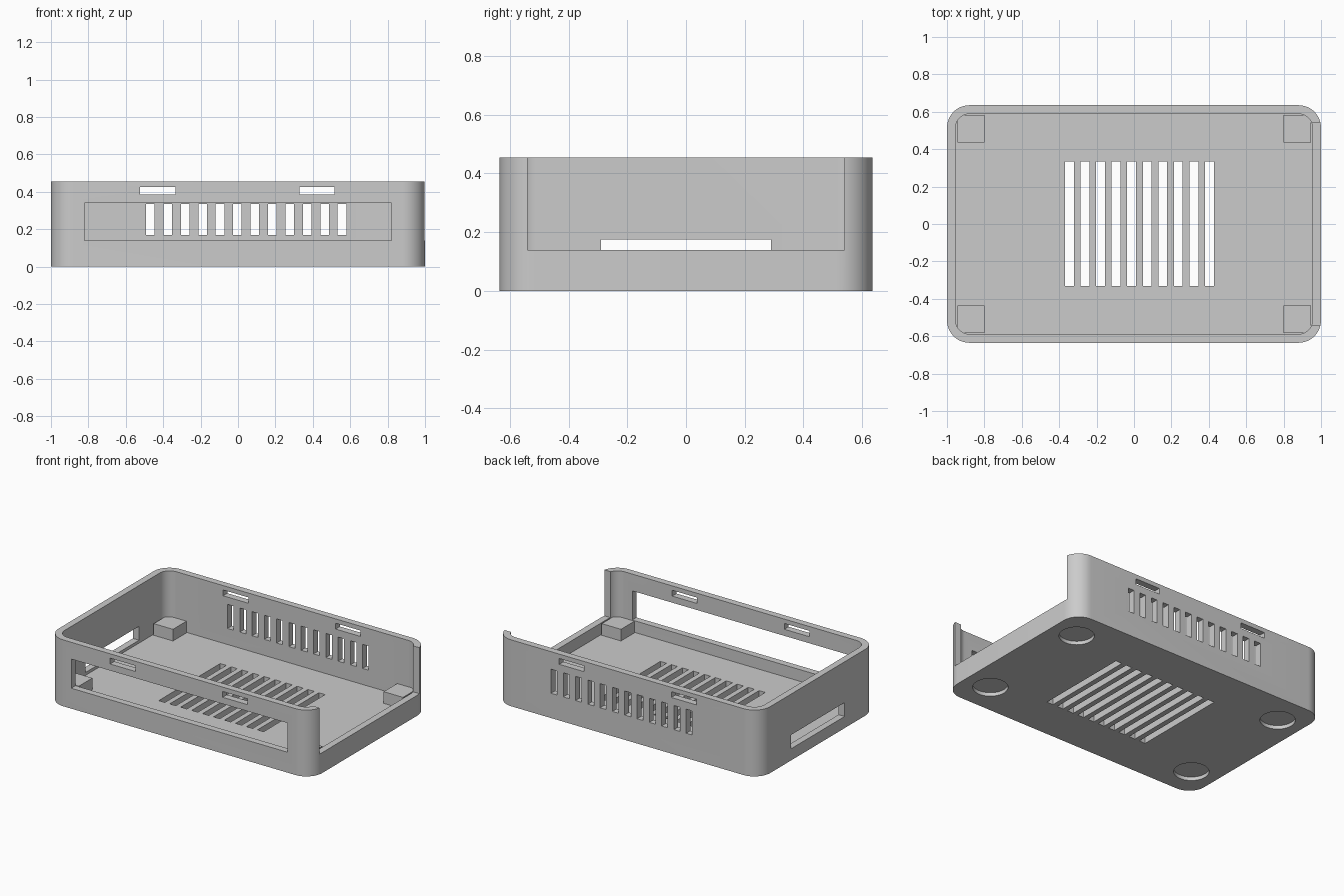
import bpy
import bmesh
from math import cos, sin, radians
from mathutils import Matrix, Vector

if "Cube" in bpy.data.objects:
    bpy.data.objects.remove(bpy.data.objects["Cube"], do_unlink=True)

HX, HY, HEIGHT = 1.0, 0.635, 0.455
WALL, FLOOR, LEDGE = 0.046, 0.06, 0.14

grey = bpy.data.materials.new("Case grey")
grey.use_nodes = True
grey.diffuse_color = (0.6, 0.6, 0.6, 1)
grey.node_tree.nodes["Principled BSDF"].inputs["Base Color"].default_value = (0.6, 0.6, 0.6, 1)


def finish(bm, name):
    bmesh.ops.recalc_face_normals(bm, faces=bm.faces)
    mesh = bpy.data.meshes.new(name)
    bm.to_mesh(mesh)
    bm.free()
    mesh.materials.append(grey)
    obj = bpy.data.objects.new(name, mesh)
    bpy.context.collection.objects.link(obj)
    return obj


def add_box(bm, x0, x1, y0, y1, z0, z1):
    size = Matrix.Diagonal((x1 - x0, y1 - y0, z1 - z0, 1))
    centre = Matrix.Translation(((x0 + x1) / 2, (y0 + y1) / 2, (z0 + z1) / 2))
    bmesh.ops.create_cube(bm, size=1, matrix=centre @ size)


def rounded_block(name, hx, hy, radius, z0, z1, steps=12):
    bm = bmesh.new()
    verts = []
    for quarter, (sx, sy) in enumerate([(1, 1), (-1, 1), (-1, -1), (1, -1)]):
        for i in range(steps + 1):
            a = radians(90 * (quarter + i / steps))
            verts.append(bm.verts.new((sx * (hx - radius) + radius * cos(a),
                                       sy * (hy - radius) + radius * sin(a), z0)))
    base = bm.faces.new(verts)
    top = bmesh.ops.extrude_face_region(bm, geom=[base])["geom"]
    bmesh.ops.translate(bm, vec=Vector((0, 0, z1 - z0)),
                        verts=[v for v in top if isinstance(v, bmesh.types.BMVert)])
    return finish(bm, name)


def cut(target, cutter):
    cutter.hide_render = True
    mod = target.modifiers.new("Cut", 'BOOLEAN')
    mod.operation = 'DIFFERENCE'
    mod.solver = 'EXACT'
    mod.object = cutter
    bpy.context.view_layer.objects.active = target
    bpy.ops.object.modifier_apply(modifier=mod.name)
    bpy.data.objects.remove(cutter, do_unlink=True)


# Open tray with rounded corners
case = rounded_block("case_shell", HX, HY, 0.12, 0, HEIGHT)
cut(case, rounded_block("cavity_cutter", HX - WALL, HY - WALL, 0.075, FLOOR, 0.6))

bm = bmesh.new()
# Open end, front window and low end slot
add_box(bm, 0.9, 1.1, -0.54, 0.54, LEDGE, 0.6)
add_box(bm, -0.82, 0.82, -0.7, -0.57, LEDGE, 0.34)
add_box(bm, -1.1, -0.9, -0.29, 0.29, 0.08, 0.175)
# Clip slots through both long walls
add_box(bm, -0.525, -0.333, -0.7, 0.7, 0.385, 0.425)
add_box(bm, 0.328, 0.517, -0.7, 0.7, 0.385, 0.425)
# Vents in the back wall
for i in range(12):
    x = -0.492 + i * 0.0932
    add_box(bm, x, x + 0.046, 0.57, 0.7, 0.17, 0.335)
# Vents in the floor
for i in range(10):
    x = -0.369 + i * 0.0832
    add_box(bm, x, x + 0.047, -0.332, 0.334, -0.1, 0.1)
# Round foot recesses underneath
for sx in (-1, 1):
    for sy in (-1, 1):
        bmesh.ops.create_cone(bm, cap_ends=True, segments=48, radius1=0.11, radius2=0.11,
                              depth=0.06, matrix=Matrix.Translation((sx * 0.815, sy * 0.417, -0.005)))
cut(case, finish(bm, "opening_cutter"))

bpy.ops.object.select_all(action='DESELECT')
case.select_set(True)
bpy.context.view_layer.objects.active = case
bpy.ops.object.shade_smooth_by_angle(angle=radians(30))

# Corner support posts
for sx, side in ((-1, "right"), (1, "left")):
    for sy, end in ((-1, "front"), (1, "back")):
        bm = bmesh.new()
        x, y = sx * 0.872, sy * 0.51
        add_box(bm, x - 0.073, x + 0.073, y - 0.073, y + 0.073, 0.045, LEDGE)
        finish(bm, f"{end}_{side}_post")
